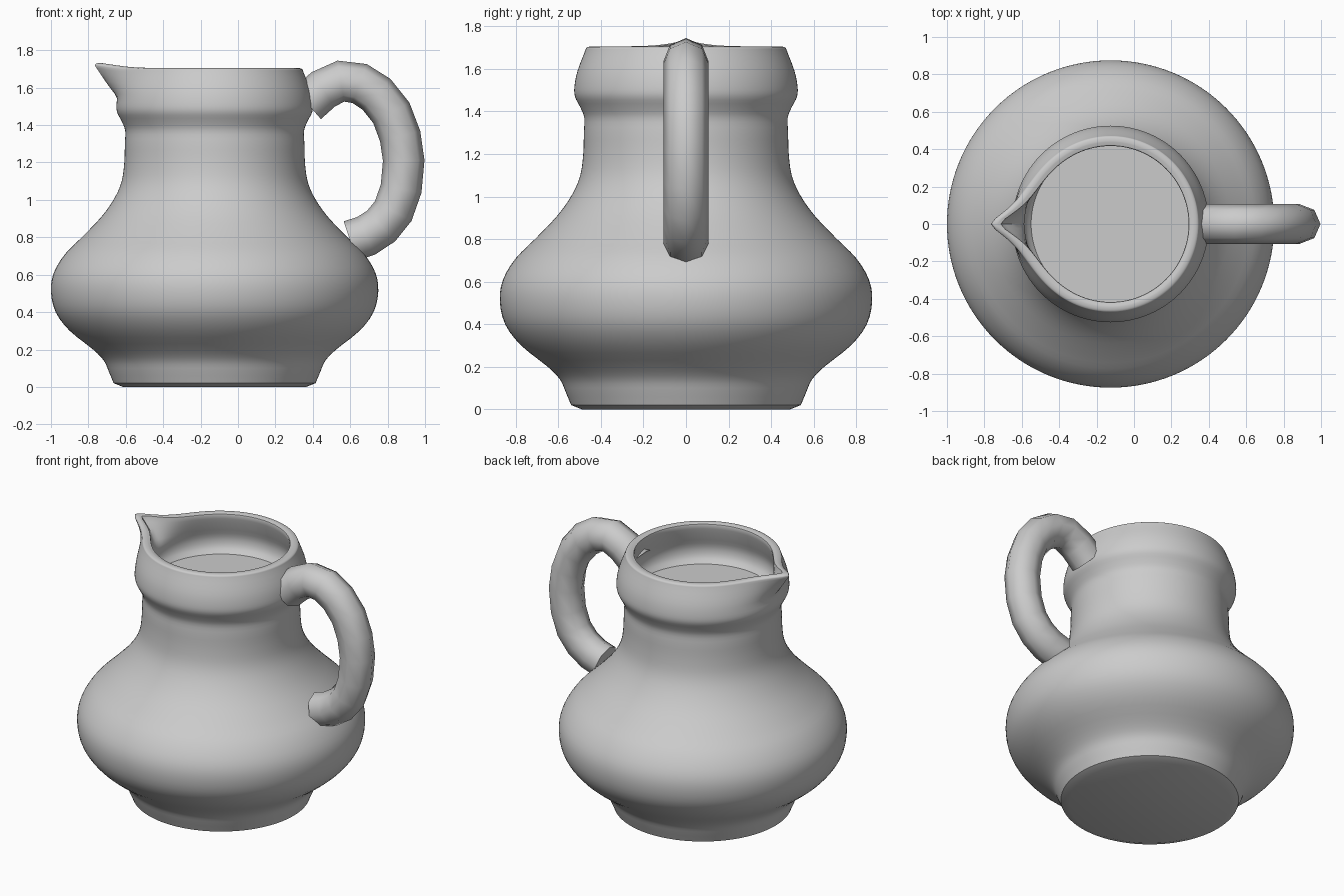
import bpy, bmesh, math
from mathutils import Vector

if "Cube" in bpy.data.objects:
    bpy.data.objects.remove(bpy.data.objects["Cube"])

CX = -0.125      # axis of the lathed body
SEG = 128


def finish(bm, name, angle):
    bmesh.ops.recalc_face_normals(bm, faces=bm.faces)
    me = bpy.data.meshes.new(name)
    bm.to_mesh(me)
    bm.free()
    ob = bpy.data.objects.new(name, me)
    bpy.context.collection.objects.link(ob)
    bpy.ops.object.select_all(action='DESELECT')
    ob.select_set(True)
    bpy.context.view_layer.objects.active = ob
    bpy.ops.object.shade_smooth_by_angle(angle=math.radians(angle))
    return ob


def smooth(points, n):
    # Catmull-Rom curve through the points
    p = [Vector(q) for q in points]
    p = [2 * p[0] - p[1]] + p + [2 * p[-1] - p[-2]]
    out = []
    for a, b, c, d in zip(p, p[1:], p[2:], p[3:]):
        for k in range(n):
            t = k / n
            out.append(0.5 * (2 * b + (c - a) * t + (2 * a - 5 * b + 4 * c - d) * t * t
                              + (3 * b - a - 3 * c + d) * t ** 3))
    return out + [p[-2]]


def loft(bm, rings):
    rings = [[bm.verts.new(co) for co in r] for r in rings]
    n = len(rings[0])
    for a, b in zip(rings, rings[1:]):
        for i in range(n):
            j = (i + 1) % n
            bm.faces.new((a[i], a[j], b[j], b[i]))
    bm.faces.new(rings[0])
    bm.faces.new(rings[-1])


# jug body: foot, belly, neck, rim and inner wall down to the inside surface
outer = [(0.54, 0.02), (0.565, 0.08), (0.592, 0.14), (0.65, 0.2), (0.775, 0.3),
         (0.85, 0.4), (0.875, 0.51), (0.86, 0.61), (0.80, 0.71), (0.71, 0.8),
         (0.605, 0.91), (0.535, 1.01), (0.497, 1.1), (0.483, 1.2), (0.48, 1.3),
         (0.478, 1.37), (0.497, 1.42), (0.522, 1.47), (0.524, 1.52), (0.51, 1.59),
         (0.476, 1.68), (0.468, 1.699), (0.45, 1.705), (0.432, 1.703), (0.417, 1.69),
         (0.437, 1.61), (0.462, 1.53), (0.455, 1.47), (0.425, 1.43)]
profile = [Vector((0.49, 0.0))] + smooth(outer, 3)


def body_point(r, z, a):
    # pull the upper rim outward on the -x side to form the spout
    off = abs(math.degrees(math.atan2(math.sin(a), -math.cos(a))))
    f = math.exp(-(math.hypot(off, 2) - 2) / 10)
    g = min(max((z - 1.55) / 0.14, 0), 1)
    r += 0.168 * f * g
    return (CX + r * math.cos(a), r * math.sin(a), z + 0.027 * f * g)


bm = bmesh.new()
loft(bm, [[body_point(r, z, 2 * math.pi * i / SEG) for i in range(SEG)] for r, z in profile])
finish(bm, "jug_body", 40)

# handle: eight-sided tube swept along a curve in the xz plane
path = [Vector((x, 0, z)) for x, z in [
    (0.37, 1.515), (0.455, 1.59), (0.55, 1.635), (0.65, 1.622), (0.74, 1.565),
    (0.82, 1.465), (0.867, 1.34), (0.886, 1.21), (0.872, 1.06), (0.83, 0.94),
    (0.765, 0.86), (0.685, 0.808), (0.60, 0.78)]]
rings = []
for i, c in enumerate(path):
    t = (path[min(i + 1, len(path) - 1)] - path[max(i - 1, 0)]).normalized()
    n = Vector((-t.z, 0, t.x))
    rings.append([c + 0.111 * math.cos(k * math.pi / 4) * n
                  + Vector((0, 0.106 * math.sin(k * math.pi / 4), 0)) for k in range(8)])
bm = bmesh.new()
loft(bm, rings)
finish(bm, "handle", 60)
